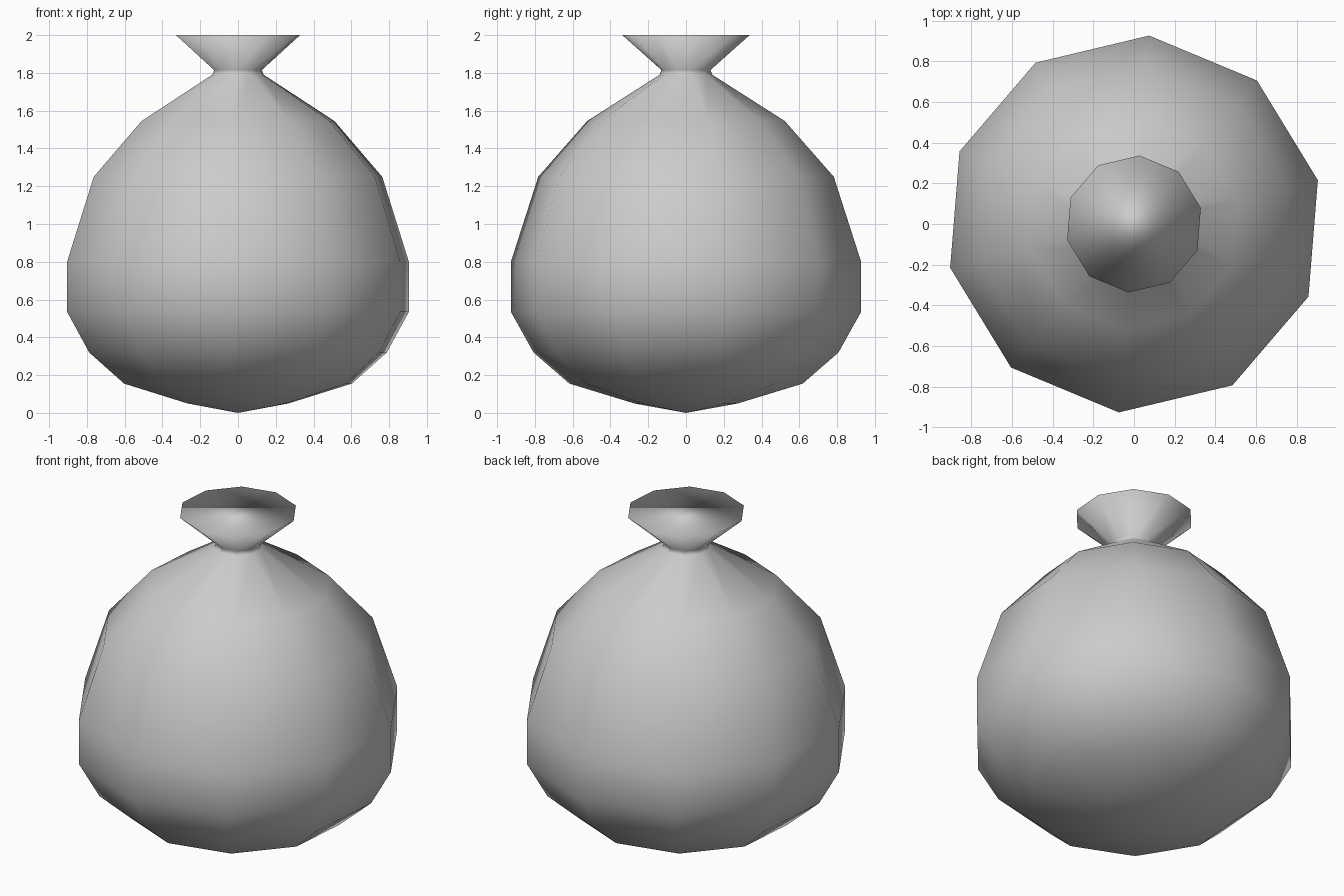
import bpy, bmesh, math

cube = bpy.data.objects.get("Cube")
if cube:
    bpy.data.objects.remove(cube, do_unlink=True)

SIDES = 10
TURN = math.radians(13.4)

# Plain grey cloth
cloth = bpy.data.materials.new("grey_cloth")
cloth.use_nodes = True
grey = (0.6, 0.6, 0.6, 1.0)
cloth.diffuse_color = grey
cloth.node_tree.nodes["Principled BSDF"].inputs["Base Color"].default_value = grey

# Radius and height from the base up: round belly, pinched neck, flared mouth
profile = [(0.275, 0.05), (0.62, 0.155), (0.81, 0.32), (0.93, 0.535),
           (0.93, 0.80), (0.785, 1.25), (0.525, 1.545), (0.14, 1.79),
           (0.13, 1.815), (0.338, 2.0)]

bm = bmesh.new()


def ring(radius, z):
    angles = [TURN + math.tau * i / SIDES for i in range(SIDES)]
    return [bm.verts.new((radius * math.cos(a), radius * math.sin(a), z)) for a in angles]


rings = [ring(r, z) for r, z in profile]

# Side walls
for low, high in zip(rings, rings[1:]):
    for i in range(SIDES):
        j = (i + 1) % SIDES
        bm.faces.new((low[i], low[j], high[j], high[i]))

# Pointed base and closed mouth
tip = bm.verts.new((0, 0, 0))
for i in range(SIDES):
    bm.faces.new((tip, rings[0][(i + 1) % SIDES], rings[0][i]))
bm.faces.new(rings[-1])

for face in bm.faces:
    face.smooth = True

mesh = bpy.data.meshes.new("tied_sack")
bm.to_mesh(mesh)
bm.free()
mesh.materials.append(cloth)
sack = bpy.data.objects.new("tied_sack", mesh)
bpy.context.collection.objects.link(sack)
